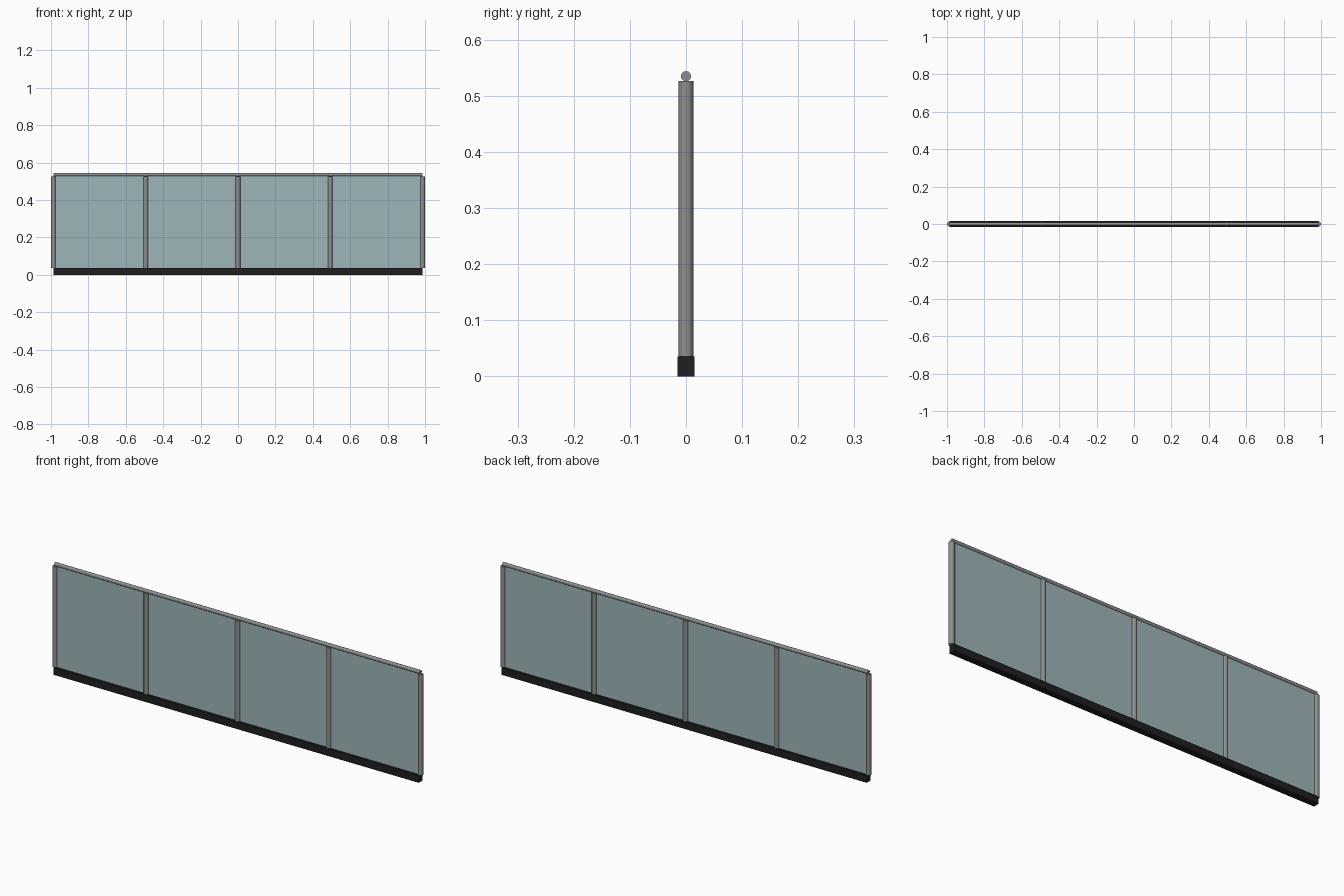
import bpy, math

if "Cube" in bpy.data.objects:
    bpy.data.objects.remove(bpy.data.objects["Cube"])

HALF = 0.987      # centre of the end posts
BASE_H = 0.035
POST_TOP = 0.526
POST_R = 0.013
RAIL_R = 0.009


def material(name, rgba):
    m = bpy.data.materials.new(name)
    m.diffuse_color = rgba
    m.use_nodes = True
    m.node_tree.nodes["Principled BSDF"].inputs["Base Color"].default_value = m.diffuse_color
    return m


steel = material("brushed steel", (0.27, 0.28, 0.28, 1.0))
black = material("black base", (0.014, 0.014, 0.015, 1.0))
glass = material("tinted glass", (0.34, 0.46, 0.49, 0.65))


def box(name, lo, hi, mat):
    centre = [(a + b) / 2 for a, b in zip(lo, hi)]
    bpy.ops.mesh.primitive_cube_add(size=1, location=centre)
    ob = bpy.context.object
    ob.name = name
    ob.scale = [b - a for a, b in zip(lo, hi)]
    bpy.ops.object.transform_apply(location=False, rotation=False, scale=True)
    ob.data.materials.append(mat)
    return ob


def tube(name, radius, length, centre, rotation=(0, 0, 0)):
    bpy.ops.mesh.primitive_cylinder_add(vertices=12, radius=radius, depth=length,
                                        location=centre, rotation=rotation)
    ob = bpy.context.object
    ob.name = name
    ob.data.materials.append(steel)
    bpy.ops.object.shade_smooth_by_angle(angle=math.radians(35))
    return ob


# Base channel along the floor
box("base_channel", (-HALF, -0.015, 0), (HALF, 0.015, BASE_H), black)

# Five evenly spaced posts
for i in range(5):
    x = -HALF + i * HALF / 2
    tube(f"post_{i + 1}", POST_R, POST_TOP - BASE_H, (x, 0, (POST_TOP + BASE_H) / 2))

# Glass pane in each bay between posts
for i in range(4):
    x = -HALF + i * HALF / 2
    box(f"glass_pane_{i + 1}", (x + 0.008, -0.003, BASE_H),
        (x + HALF / 2 - 0.008, 0.003, POST_TOP + 0.002), glass)

# Handrail across the post tops
tube("handrail", RAIL_R, 2 * HALF, (0, 0, POST_TOP + RAIL_R), (0, math.pi / 2, 0))
